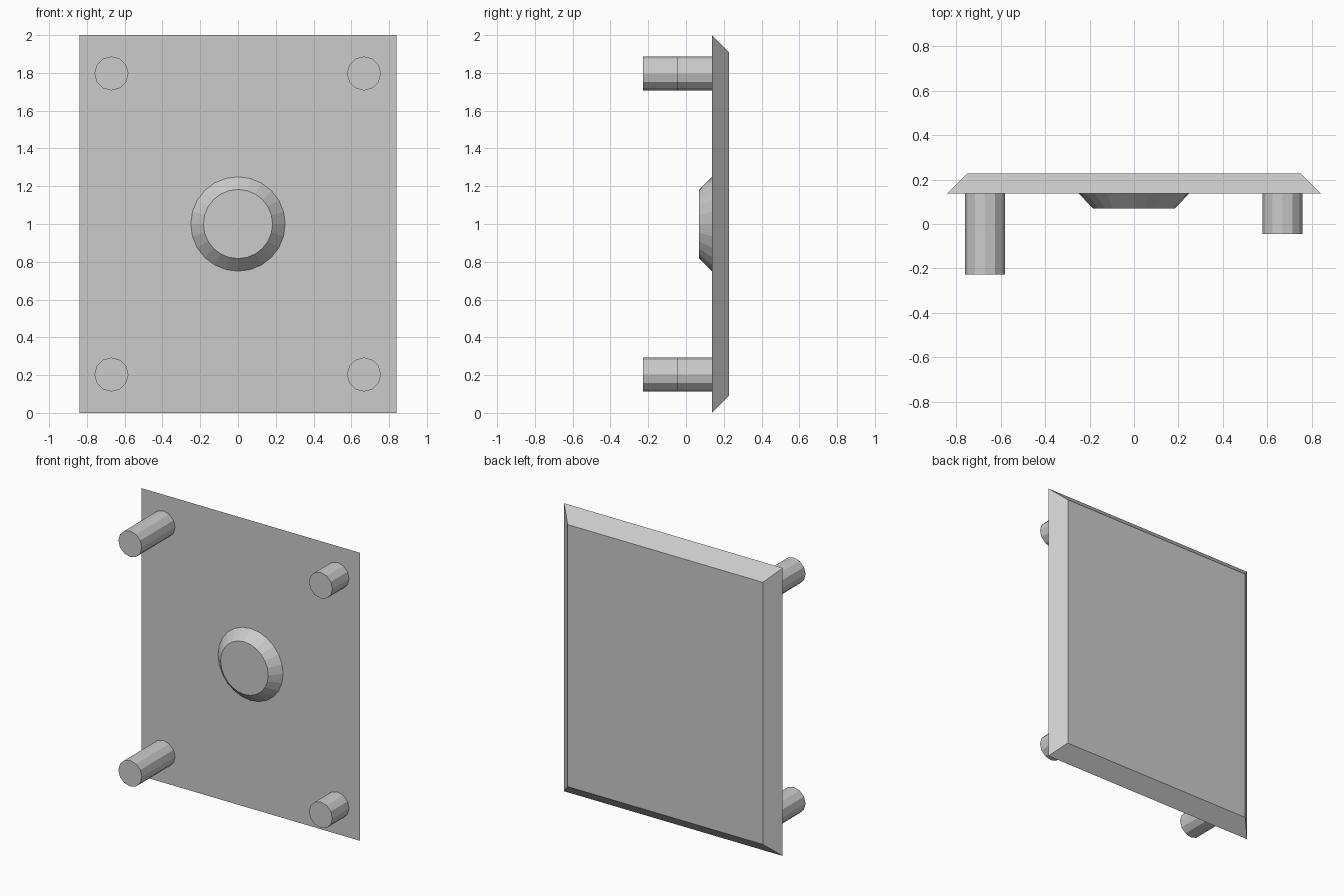
import bpy
import bmesh
import math
from mathutils import Matrix, Vector

if "Cube" in bpy.data.objects:
    bpy.data.objects.remove(bpy.data.objects["Cube"], do_unlink=True)

grey = bpy.data.materials.new("light_grey")
grey.use_nodes = True
grey.diffuse_color = (0.6, 0.6, 0.6, 1)
grey.node_tree.nodes["Principled BSDF"].inputs["Base Color"].default_value = (0.6, 0.6, 0.6, 1)

FRONT, BACK = 0.138, 0.227      # plate faces along y
MIDDLE = 1.0                    # plate centre height


def finish(name, bm):
    """Turn a bmesh into a named grey object."""
    bmesh.ops.recalc_face_normals(bm, faces=bm.faces)
    mesh = bpy.data.meshes.new(name)
    bm.to_mesh(mesh)
    bm.free()
    mesh.materials.append(grey)
    obj = bpy.data.objects.new(name, mesh)
    bpy.context.collection.objects.link(obj)
    return obj


def round_part(name, x, z, tip, base_radius, tip_radius, sides):
    """Round solid that stands out from the plate towards -y."""
    bm = bmesh.new()
    bmesh.ops.create_cone(
        bm, cap_ends=True, segments=sides, radius1=base_radius,
        radius2=tip_radius, depth=FRONT - tip,
        matrix=Matrix.Translation((x, (FRONT + tip) / 2, z))
        @ Matrix.Rotation(math.pi / 2, 4, "X"))
    return finish(name, bm)


# Plate with its back edges chamfered
bm = bmesh.new()
bmesh.ops.create_cube(bm, size=1)
for v in bm.verts:
    inset = 0.09 if v.co.y > 0 else 0
    v.co = Vector((math.copysign(0.84 - inset, v.co.x),
                   BACK if v.co.y > 0 else FRONT,
                   MIDDLE + math.copysign(1 - inset, v.co.z)))
finish("plate", bm)

# Tapered knob in the middle of the front
round_part("knob", 0, MIDDLE, 0.07, 0.25, 0.183, 24)

# Corner pegs: long on the right, short on the left
for side, x, tip in (("right", -0.67, -0.227), ("left", 0.667, -0.045)):
    for level, dz in (("upper", 0.797), ("lower", -0.797)):
        round_part(f"{level}_{side}_peg", x, MIDDLE + dz, tip, 0.09, 0.09, 12)
